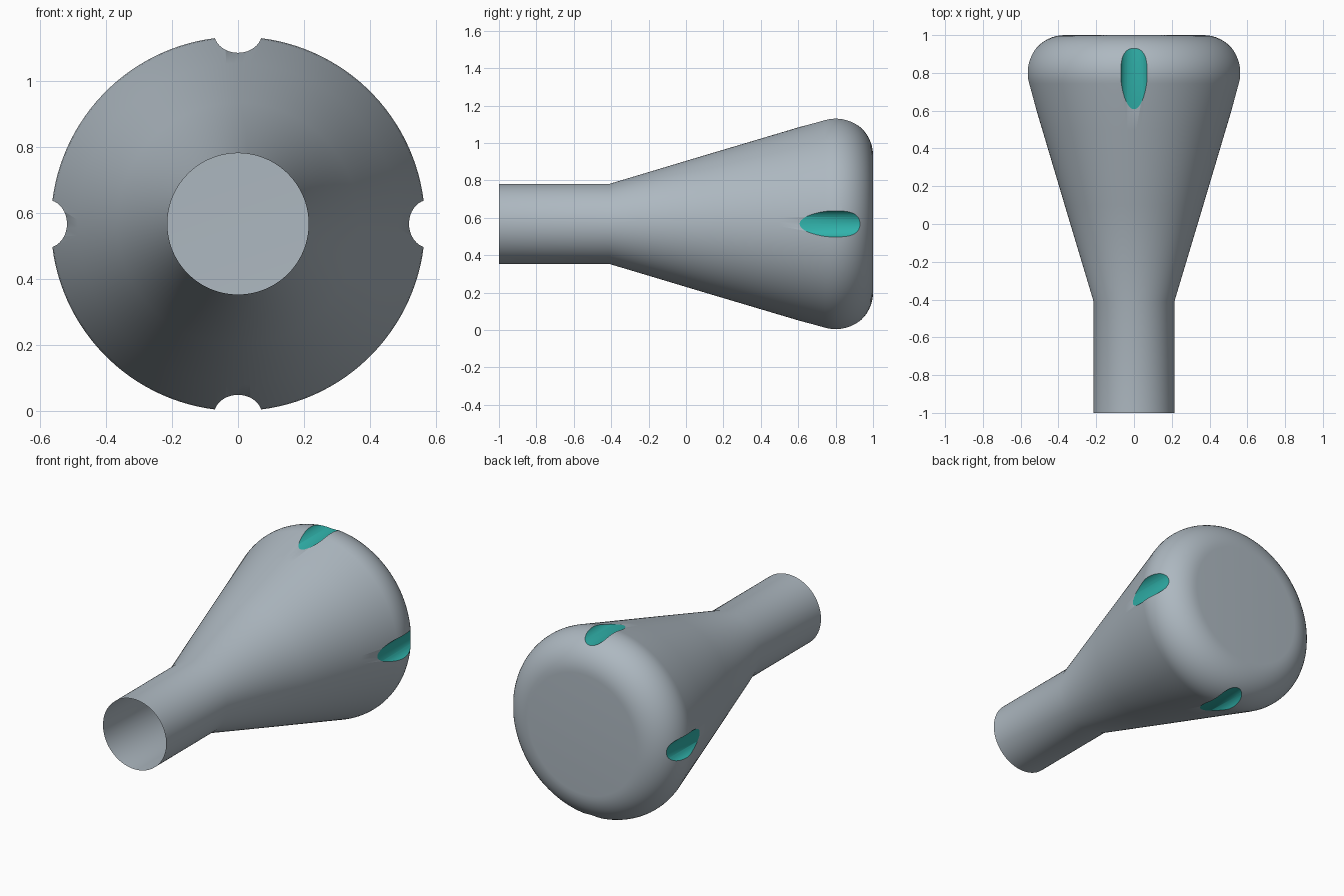
import bpy, bmesh
from math import sin, cos, pi, radians

if "Cube" in bpy.data.objects:
    bpy.data.objects.remove(bpy.data.objects["Cube"])

AXIS_Z = 0.567
SEG = 128

teal = bpy.data.materials.new("teal")
teal.diffuse_color = (0.03, 0.45, 0.41, 1)
teal.use_nodes = True
teal.node_tree.nodes["Principled BSDF"].inputs["Base Color"].default_value = teal.diffuse_color
grey = bpy.data.materials.new("grey")
grey.diffuse_color = (0.42, 0.48, 0.53, 1)
grey.use_nodes = True
grey.node_tree.nodes["Principled BSDF"].inputs["Base Color"].default_value = grey.diffuse_color


def loft(name, rings, mat_index):
    """Closed solid from a list of point rings."""
    bm = bmesh.new()
    loops = [[bm.verts.new(p) for p in ring] for ring in rings]
    for a, b in zip(loops, loops[1:]):
        n = len(a)
        for i in range(n):
            j = (i + 1) % n
            bm.faces.new((a[i], a[j], b[j], b[i]))
    bm.faces.new(loops[0])
    bm.faces.new(loops[-1])
    bmesh.ops.recalc_face_normals(bm, faces=bm.faces)
    for f in bm.faces:
        f.material_index = mat_index
    mesh = bpy.data.meshes.new(name)
    bm.to_mesh(mesh)
    bm.free()
    mesh.materials.append(grey)
    mesh.materials.append(teal)
    obj = bpy.data.objects.new(name, mesh)
    bpy.context.collection.objects.link(obj)
    return obj


# Handle: neck, flared grip and rounded butt turned about the y axis
profile = [(-1, 0.214), (-0.41, 0.214), (0.1, 0.367), (0.5, 0.486)]
for k in range(17):
    a = radians(-16.6 + 106.6 * k / 16)
    profile.append((0.8 + 0.2 * sin(a), 0.367 + 0.2 * cos(a)))
turn = [2 * pi * (i + 0.5) / SEG for i in range(SEG)]
handle = loft("handle", [[(r * cos(t), y, AXIS_Z + r * sin(t)) for t in turn]
                         for y, r in profile], 0)

# Four finger grooves cut along the widest part
cutters = []
for q in range(4):
    c, s = cos(q * pi / 2), sin(q * pi / 2)
    rings = []
    for y in (0.4, 1.1):
        ring = []
        for i in range(48):
            t = 2 * pi * i / 48
            out, side = 0.578 + 0.06 * cos(t), 0.0725 * sin(t)
            ring.append((out * c - side * s, y, AXIS_Z + out * s + side * c))
        rings.append(ring)
    cutter = loft("groove_cutter", rings, 1)
    cutter.hide_render = True
    cutters.append(cutter)
    mod = handle.modifiers.new("groove", 'BOOLEAN')
    mod.operation = 'DIFFERENCE'
    mod.solver = 'EXACT'
    mod.object = cutter

bpy.context.view_layer.objects.active = handle
handle.select_set(True)
for mod in list(handle.modifiers):
    bpy.ops.object.modifier_apply(modifier=mod.name)
for cutter in cutters:
    bpy.data.objects.remove(cutter)

# Open mouth at the front of the neck
bm = bmesh.new()
bm.from_mesh(handle.data)
mouth = [f for f in bm.faces if all(v.co.y < -0.99 for v in f.verts)]
bmesh.ops.delete(bm, geom=mouth, context='FACES_ONLY')
bm.to_mesh(handle.data)
bm.free()

bpy.ops.object.shade_smooth_by_angle(angle=radians(30))
